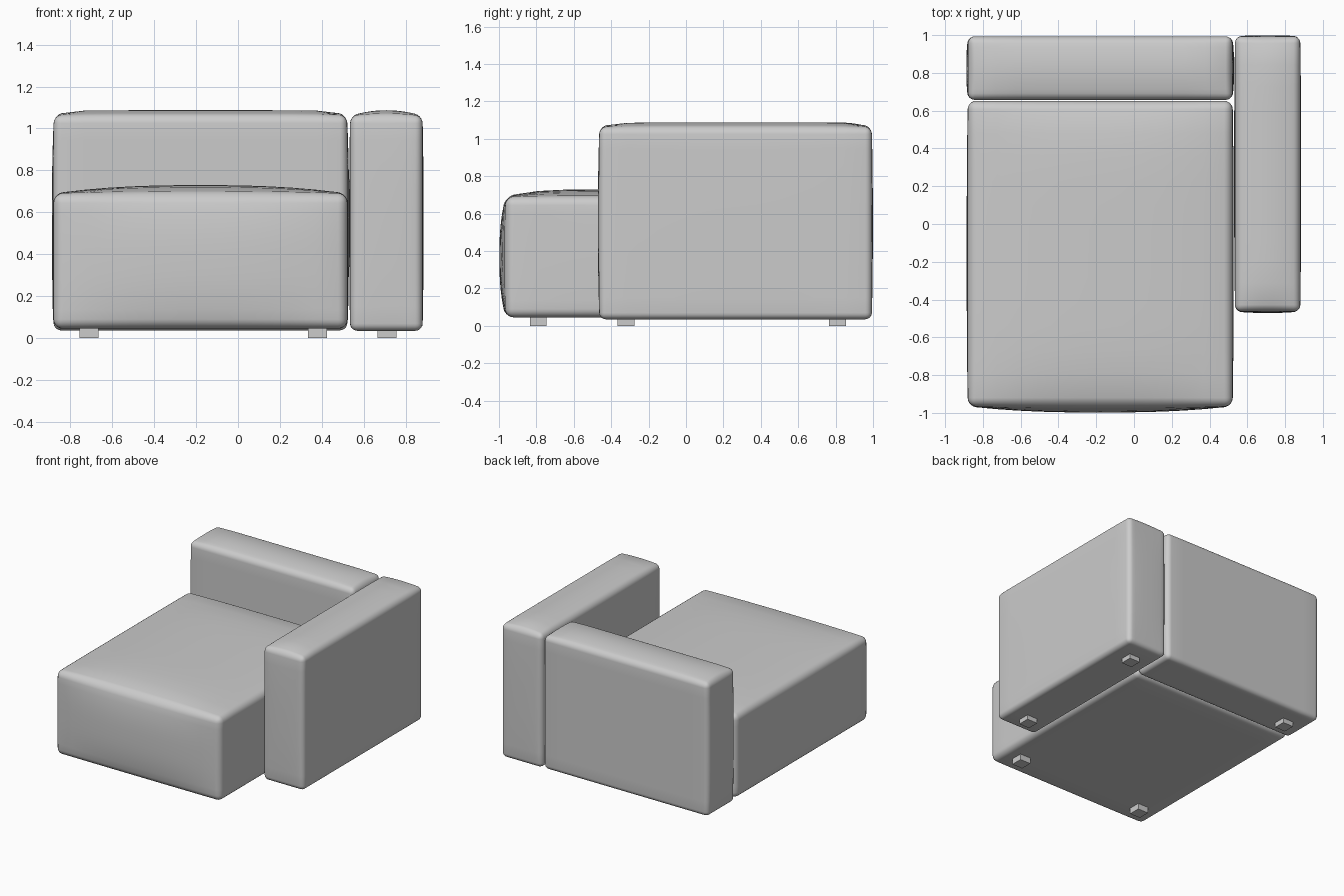
import bpy, bmesh
from mathutils import Vector

cube = bpy.data.objects.get("Cube")
if cube:
    bpy.data.objects.remove(cube, do_unlink=True)


def make_material(name, value):
    mat = bpy.data.materials.new(name)
    mat.use_nodes = True
    colour = (value, value, value, 1)
    mat.diffuse_color = colour
    bsdf = mat.node_tree.nodes["Principled BSDF"]
    bsdf.inputs["Base Color"].default_value = colour
    bsdf.inputs["Roughness"].default_value = 0.8
    return mat


fabric = make_material("grey fabric", 0.6)


def block(name, low, high, radius=0, crowns=(), cuts=12):
    """Rounded block; each crown is (axis, side, height, power per axis)."""
    low, high = Vector(low), Vector(high)
    centre, half = (low + high) / 2, (high - low) / 2
    bm = bmesh.new()
    bmesh.ops.create_cube(bm, size=2)
    for v in bm.verts:
        v.co = Vector(a * b for a, b in zip(v.co, half))
    if radius:
        bmesh.ops.bevel(bm, geom=bm.edges[:], offset=radius, segments=5,
                        profile=0.5, affect='EDGES')
        # slice the flat panels so they can swell like padding
        for axis in range(3):
            normal = Vector((0, 0, 0))
            normal[axis] = 1
            for i in range(1, cuts):
                spot = normal * (half[axis] - radius) * (2 * i / cuts - 1)
                bmesh.ops.bisect_plane(bm, geom=bm.verts[:] + bm.edges[:] + bm.faces[:],
                                       plane_co=spot, plane_no=normal, dist=1e-5)
    for v in bm.verts:
        u = [a / b for a, b in zip(v.co, half)]
        push = Vector((0, 0, 0))
        for axis, side, height, powers in crowns:
            weight = max(0, u[axis] * side) ** 4
            for other in range(3):
                if other != axis:
                    weight *= max(0, 1 - abs(u[other]) ** powers[other])
            push[axis] += side * height * weight
        v.co += push + centre
    bmesh.ops.recalc_face_normals(bm, faces=bm.faces[:])
    mesh = bpy.data.meshes.new(name)
    bm.to_mesh(mesh)
    bm.free()
    obj = bpy.data.objects.new(name, mesh)
    bpy.context.collection.objects.link(obj)
    mesh.materials.append(fabric)
    if radius:
        bpy.ops.object.select_all(action='DESELECT')
        obj.select_set(True)
        bpy.context.view_layer.objects.active = obj
        bpy.ops.object.shade_smooth_by_angle(angle=0.7)
    return obj


X, Y, Z = range(3)
soft = (2.5, 2.5, 2.5)

# Long seat with a swollen top and front
block("seat", (-0.88, -0.965, 0.045), (0.522, 0.652, 0.69), 0.045,
      [(Z, 1, 0.04, (2.5, 6, 1)), (Y, -1, 0.033, soft),
       (X, -1, 0.006, soft), (X, 1, 0.006, soft)])

# Backrest, domed across its thickness
block("backrest", (-0.878, 0.657, 0.037), (0.52, 0.993, 1.06), 0.035,
      [(Z, 1, 0.027, (12, 2, 1)), (X, -1, 0.01, soft), (X, 1, 0.01, soft)])

# Single armrest, domed across its thickness
block("armrest", (0.535, -0.463, 0.035), (0.88, 0.993, 1.06), 0.035,
      [(Z, 1, 0.027, (2, 12, 1)), (Y, -1, 0.008, soft), (Y, 1, 0.006, soft),
       (X, -1, 0.005, soft), (X, 1, 0.005, soft)])

# Small square feet
feet = {
    "seat_foot_right": (-0.71, -0.79), "seat_foot_left": (0.38, -0.79),
    "arm_foot_front": (0.71, -0.32), "arm_foot_back": (0.71, 0.81),
    "back_foot": (-0.71, 0.81),
}
for name, (x, y) in feet.items():
    block(name, (x - 0.045, y - 0.045, 0), (x + 0.045, y + 0.045, 0.06))
